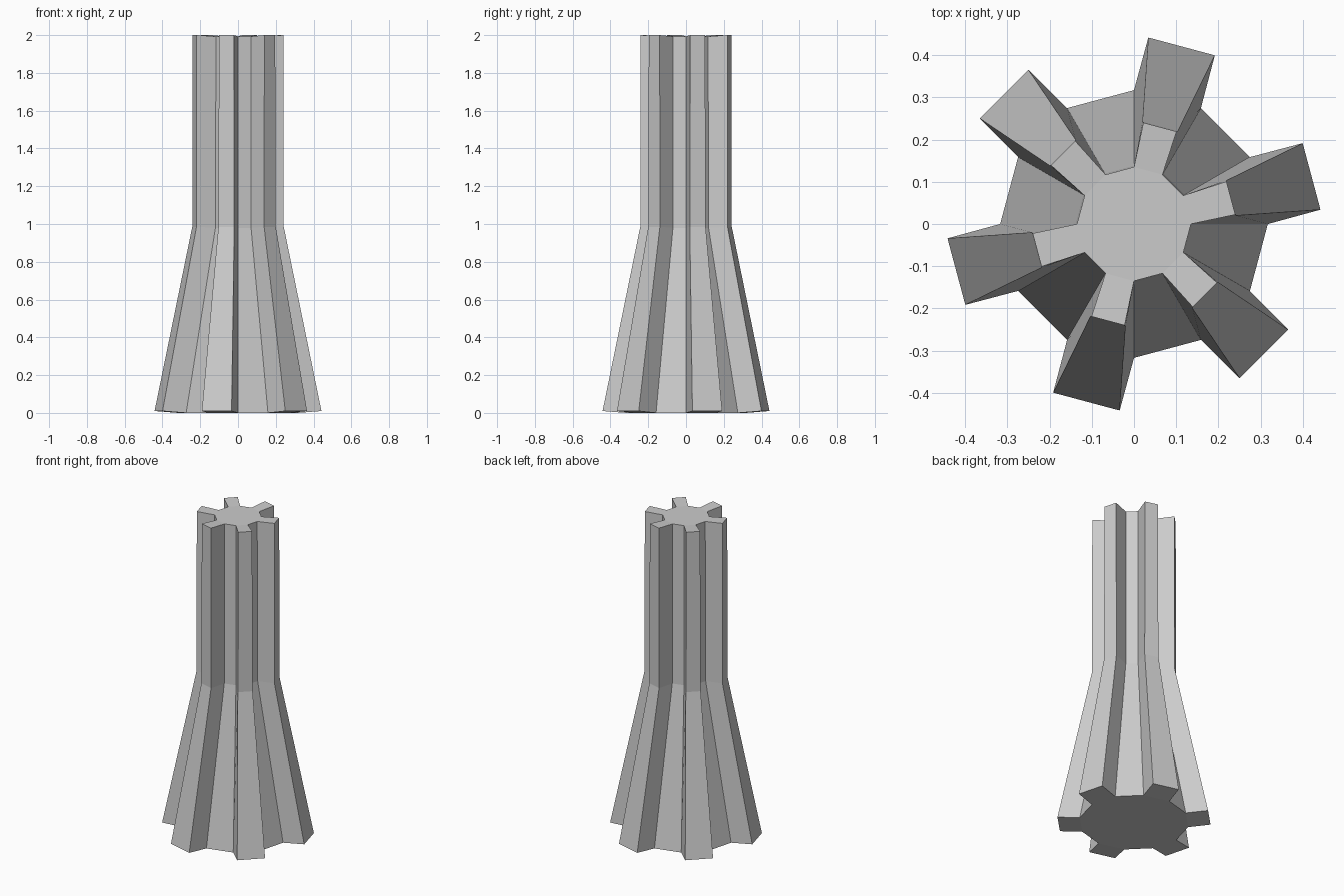
import bpy, bmesh
from math import cos, sin, radians

if "Cube" in bpy.data.objects:
    bpy.data.objects.remove(bpy.data.objects["Cube"])

TEETH = 6
# Rings: root radius, root z, tip radius, tip z, tip half angle in degrees
RINGS = [
    (0.317, 0.0, 0.443, 0.01, 10.6),
    (0.138, 0.98, 0.243, 0.985, 10.3),
    (0.135, 1.993, 0.241, 2.0, 9.7),
]


def add_ring(bm, root_r, root_z, tip_r, tip_z, half):
    """Six-toothed outline: root, tip, tip, root for each tooth."""
    verts = []
    for i in range(TEETH):
        mid = 15 + 60 * i
        for off, r, z in ((-15, root_r, root_z), (-half, tip_r, tip_z),
                          (half, tip_r, tip_z), (15, root_r, root_z)):
            a = radians(mid + off)
            verts.append(bm.verts.new((r * cos(a), r * sin(a), z)))
    return verts


def cap(bm, ring):
    """Central twelve-sided face plus one sloping quad per tooth."""
    bm.faces.new([v for i, v in enumerate(ring) if i % 4 in (0, 3)])
    for i in range(TEETH):
        bm.faces.new(ring[4 * i:4 * i + 4])


bm = bmesh.new()
rings = [add_ring(bm, *r) for r in RINGS]

# Fluted walls between rings
for low, high in zip(rings, rings[1:]):
    n = len(low)
    for i in range(n):
        j = (i + 1) % n
        bm.faces.new((low[i], low[j], high[j], high[i]))

# Bottom and top
cap(bm, rings[0])
cap(bm, rings[-1])
bmesh.ops.recalc_face_normals(bm, faces=bm.faces)

mesh = bpy.data.meshes.new("fluted_column")
bm.to_mesh(mesh)
bm.free()
column = bpy.data.objects.new("fluted_column", mesh)
bpy.context.collection.objects.link(column)
